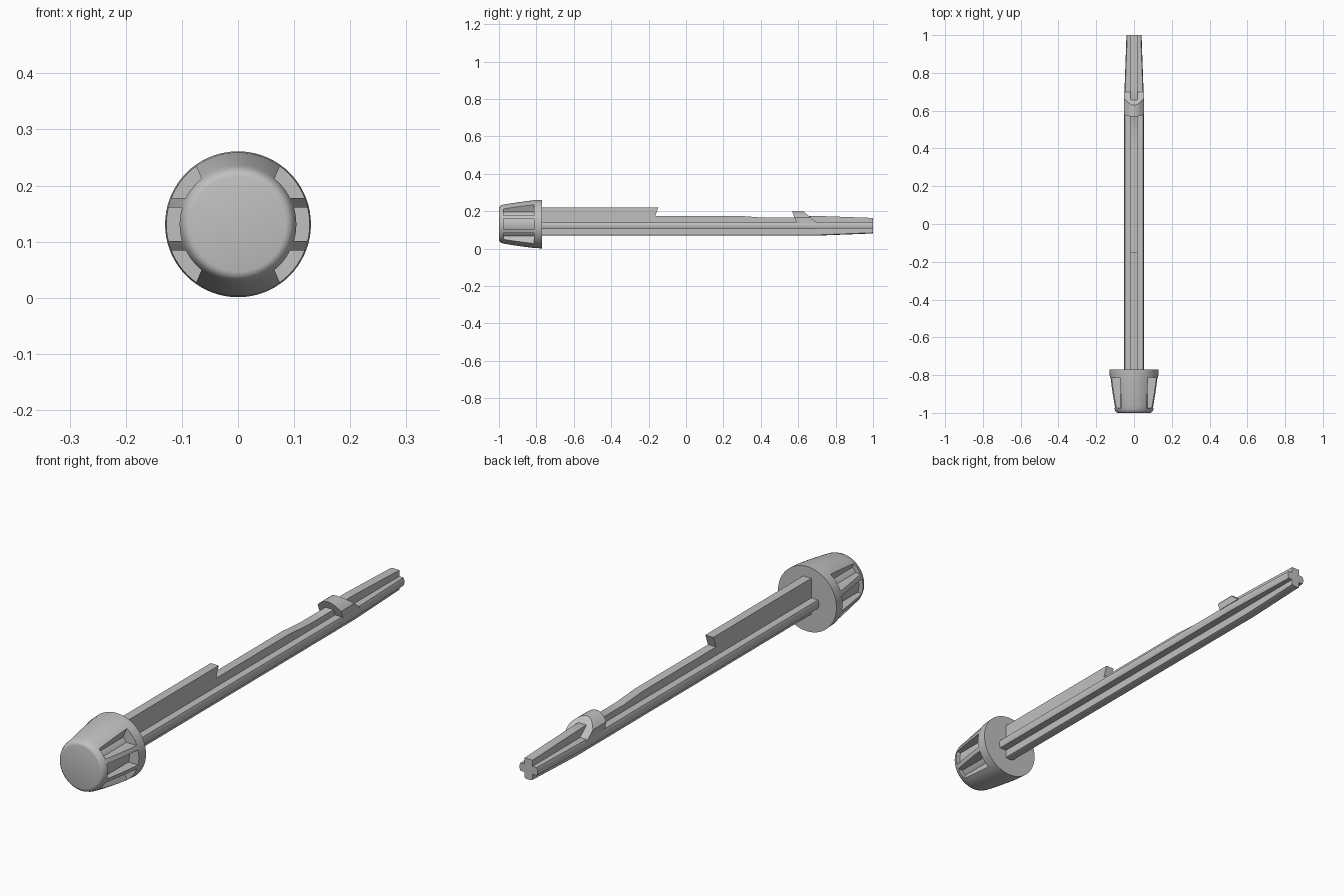
import bpy, bmesh, math

if "Cube" in bpy.data.objects:
    bpy.data.objects.remove(bpy.data.objects["Cube"])

grey = bpy.data.materials.new("light_grey")
grey.diffuse_color = (0.53, 0.53, 0.53, 1)
grey.use_nodes = True
grey.node_tree.nodes["Principled BSDF"].inputs["Base Color"].default_value = grey.diffuse_color
HEAD_Z, SHAFT_Z = 0.131, 0.123


def finish(name, bm):
    bmesh.ops.recalc_face_normals(bm, faces=bm.faces)
    me = bpy.data.meshes.new(name)
    bm.to_mesh(me)
    bm.free()
    me.materials.append(grey)
    ob = bpy.data.objects.new(name, me)
    bpy.context.collection.objects.link(ob)
    return ob


def loft(name, rings):
    """Closed solid through rings with equal numbers of points."""
    bm = bmesh.new()
    vs = [[bm.verts.new(p) for p in r] for r in rings]
    n = len(vs[0])
    for a, b in zip(vs, vs[1:]):
        for i in range(n):
            j = (i + 1) % n
            bm.faces.new((a[i], a[j], b[j], b[i]))
    bm.faces.new(vs[0])
    bm.faces.new(vs[-1])
    return finish(name, bm)


def smooth(ob, angle=30):
    bpy.ops.object.select_all(action='DESELECT')
    ob.select_set(True)
    bpy.context.view_layer.objects.active = ob
    bpy.ops.object.shade_smooth_by_angle(angle=math.radians(angle))


# Head: tapered round knob turned about the y axis
profile = [(0.085, -1), (0.092, -0.998), (0.098, -0.992), (0.103, -0.98),
           (0.107, -0.96), (0.115, -0.91), (0.122, -0.86), (0.128, -0.81), (0.13, -0.77)]
SEG = 72
head = loft("head", [[(r * math.cos(2 * math.pi * i / SEG), y,
                       HEAD_Z + r * math.sin(2 * math.pi * i / SEG))
                      for i in range(SEG)] for r, y in profile])

# Side pockets: three per side, leaving two thin ribs between them
RI = 0.086


def pocket(side, a0, a1, end0, end1):
    pts = [(RI * math.cos(a0 + (a1 - a0) * i / 8), RI * math.sin(a0 + (a1 - a0) * i / 8))
           for i in range(9)] + [end1, end0]
    cut = loft("pocket_cutter", [[(side * x, y, HEAD_Z + z) for x, z in pts]
                                 for y in (-0.975, -0.812)])
    cut.hide_render = True
    mod = head.modifiers.new("pocket", 'BOOLEAN')
    mod.operation, mod.solver, mod.object = 'DIFFERENCE', 'EXACT', cut
    bpy.context.view_layer.objects.active = head
    bpy.ops.object.modifier_apply(modifier=mod.name)
    bpy.data.objects.remove(cut)


mid, low, top = math.asin(0.030 / RI), math.asin(0.047 / RI), math.radians(48)
for side in (1, -1):
    pocket(side, -mid, mid, (0.2, -0.030), (0.2, 0.030))
    for s in (1, -1):
        pocket(side, s * low, s * top, (0.2, s * 0.047), (0.105, s * 0.175))
smooth(head)


# Horizontal rib of the cross-shaped shaft, with rounded edges
def flat_section(y, w, h):
    half = [(w - 0.004, -h), (w - 0.001, -h / 2), (w, 0), (w - 0.001, h / 2), (w - 0.004, h)]
    pts = half + [(-x, -z) for x, z in half]
    return [(x, y, SHAFT_Z + z) for x, z in pts]


smooth(loft("horizontal_rib", [flat_section(-0.78, 0.052, 0.017), flat_section(0.66, 0.052, 0.017),
                               flat_section(1, 0.040, 0.016)]))


# Vertical rib, with rounded underside and shallow dip before the catch
def tall_section(y, bottom, top, w=0.018):
    return [(-w, y, top), (-w, y, bottom + 0.004), (-w / 2, y, bottom + 0.001), (0, y, bottom),
            (w / 2, y, bottom + 0.001), (w, y, bottom + 0.004), (w, y, top)]


smooth(loft("vertical_rib", [tall_section(*s) for s in (
    (-0.78, 0.07, 0.174), (0.30, 0.07, 0.174), (0.42, 0.07, 0.165), (0.59, 0.07, 0.165),
    (0.61, 0.07, 0.175), (0.72, 0.07, 0.174), (1, 0.081, 0.164))]))

# Raised rib near the head, with an undercut end
side_view = [(-0.78, 0.16), (-0.17, 0.16), (-0.165, 0.174), (-0.148, 0.219), (-0.78, 0.219)]
loft("raised_rib", [[(x, y, z) for y, z in side_view] for x in (-0.018, 0.018)])

# Catch: arched hook with undercut front and sloping back
arch = [(-0.052, 0.135)]
for i in range(13):
    x = -0.052 + 0.104 * i / 12
    arch.append((x, 0.197 - 0.030 * (x / 0.052) ** 2))
arch.append((0.052, 0.135))
smooth(loft("catch", [[(x, 0.568 + (0.197 - z) * 0.4, z) for x, z in arch],
                      [(x, 0.63 + (0.197 - z) * 1.2, z) for x, z in arch]]))
